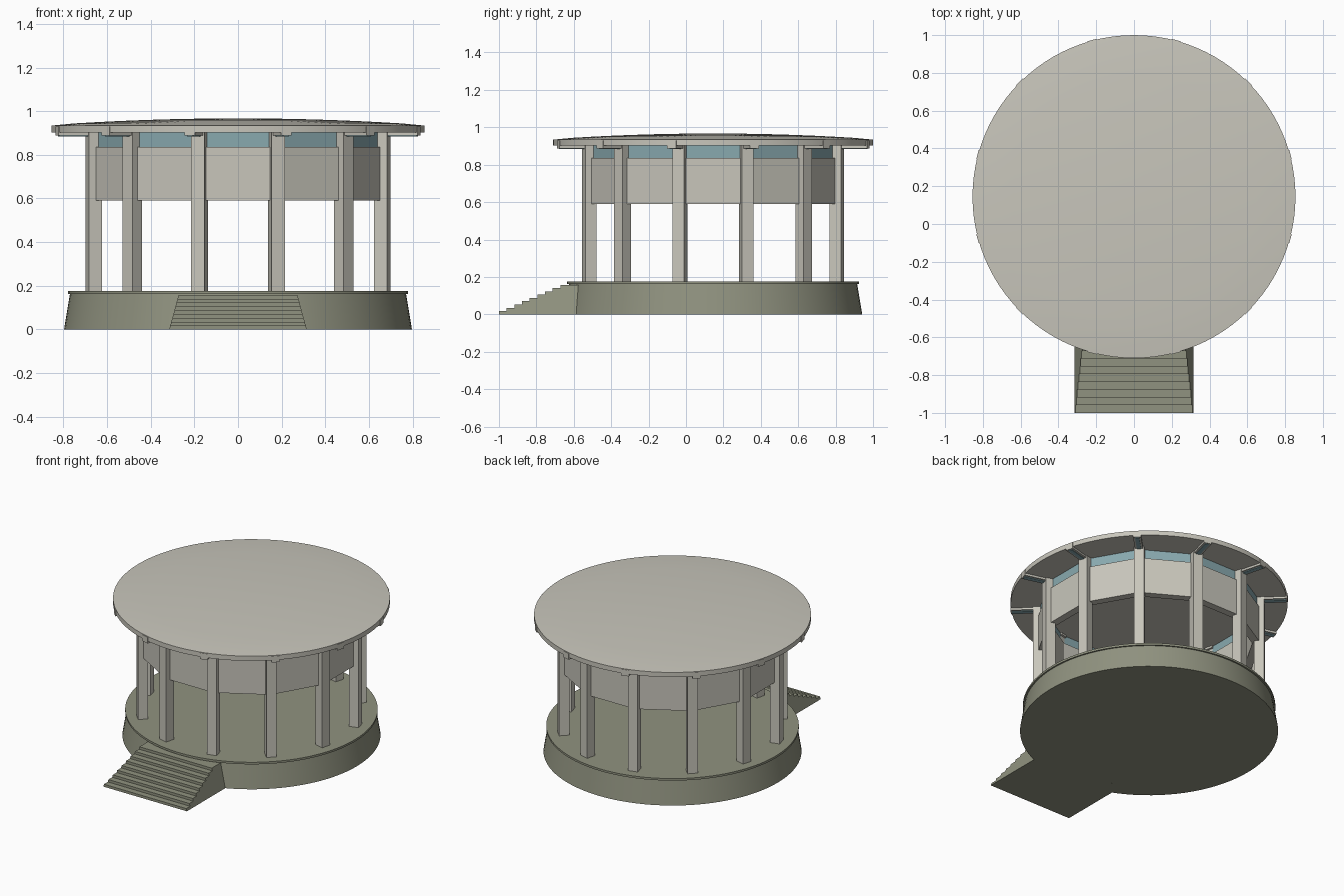
import bpy, bmesh, math
from mathutils import Matrix

if "Cube" in bpy.data.objects:
    bpy.data.objects.remove(bpy.data.objects["Cube"])

CY = 0.145          # centre of the round pavilion along y
SIDES = 12          # columns and wall panels


def material(name, rgb):
    m = bpy.data.materials.new(name)
    m.diffuse_color = (*rgb, 1)
    m.use_nodes = True
    m.node_tree.nodes["Principled BSDF"].inputs["Base Color"].default_value = m.diffuse_color
    return m


CONCRETE = material("pale concrete", (0.58, 0.565, 0.50))
STONE = material("olive stone", (0.28, 0.29, 0.215))
GLASS = material("blue glass", (0.25, 0.40, 0.43))


def finish(name, bm, mat, smooth=False):
    bmesh.ops.recalc_face_normals(bm, faces=bm.faces)
    mesh = bpy.data.meshes.new(name)
    bm.to_mesh(mesh)
    bm.free()
    mesh.materials.append(mat)
    obj = bpy.data.objects.new(name, mesh)
    bpy.context.collection.objects.link(obj)
    if smooth:
        bpy.context.view_layer.objects.active = obj
        obj.select_set(True)
        bpy.ops.object.shade_smooth_by_angle(angle=math.radians(25))
        obj.select_set(False)
    return obj


def lathe(name, profile, mat, n, closed=False, turn=0.0, smooth=False):
    """Revolve (radius, z) points; open profiles are capped at both ends."""
    bm = bmesh.new()
    rings = []
    for r, z in profile:
        angles = [turn + 2 * math.pi * i / n for i in range(n)]
        rings.append([bm.verts.new((r * math.cos(a), CY + r * math.sin(a), z))
                      for a in angles])
    pairs = list(zip(rings, rings[1:]))
    if closed:
        pairs.append((rings[-1], rings[0]))
    else:
        bm.faces.new(rings[0])
        bm.faces.new(rings[-1])
    for a, b in pairs:
        for i in range(n):
            j = (i + 1) % n
            bm.faces.new((a[i], a[j], b[j], b[i]))
    return finish(name, bm, mat, smooth)


def radial_boxes(name, r0, r1, width, z0, z1, mat):
    """One box per side, pointing outward from the centre."""
    bm = bmesh.new()
    for i in range(SIDES):
        a = math.radians(15 + 30 * i)
        m = (Matrix.Translation((0, CY, 0)) @ Matrix.Rotation(a, 4, 'Z')
             @ Matrix.Translation(((r0 + r1) / 2, 0, (z0 + z1) / 2))
             @ Matrix.Diagonal((r1 - r0, width, z1 - z0, 1)))
        bmesh.ops.create_cube(bm, size=1, matrix=m)
    return finish(name, bm, mat)


def polygon_ring(name, apothem, thick, z0, z1, mat):
    k = 1 / math.cos(math.pi / SIDES)
    ro, ri = apothem * k, (apothem - thick) * k
    return lathe(name, [(ro, z0), (ro, z1), (ri, z1), (ri, z0)], mat, SIDES,
                 closed=True, turn=math.radians(15))


# Tapered drum and the thin floor slab with its lip
lathe("base_drum", [(0.797, 0), (0.77, 0.163)], STONE, 96, smooth=True)
lathe("floor_slab", [(0.78, 0.162), (0.78, 0.176)], STONE, 96, smooth=True)

# Entrance stairs, narrowing with height
bm = bmesh.new()
STEPS, RISE, TREAD = 9, 0.0175, 0.041
for i in range(STEPS):
    y0, y1 = -1 + i * TREAD, -0.5
    rows = []
    for z in (i * RISE, (i + 1) * RISE):
        hw = 0.315 - 0.27 * z
        rows.append([bm.verts.new(p) for p in
                     ((-hw, y0, z), (hw, y0, z), (hw, y1, z), (-hw, y1, z))])
    low, high = rows
    bm.faces.new(low)
    bm.faces.new(high)
    for k in range(4):
        j = (k + 1) % 4
        bm.faces.new((low[k], low[j], high[j], high[k]))
finish("stairs", bm, STONE)

# Columns and the beams they carry out to the roof edge
radial_boxes("columns", 0.653, 0.716, 0.064, 0.174, 0.905, CONCRETE)
radial_boxes("roof_beams", 0.64, 0.858, 0.05, 0.888, 0.93, CONCRETE)
radial_boxes("beam_glass_strips", 0.70, 0.85, 0.026, 0.884, 0.89, GLASS)

# Raised wall panels with a band of windows above
polygon_ring("wall_panels", 0.668, 0.05, 0.59, 0.836, CONCRETE)
polygon_ring("window_band", 0.656, 0.02, 0.83, 0.91, GLASS)

# Shallow domed roof
dome = [(0.855, 0.902), (0.855, 0.934)]
for i in range(1, 9):
    r = 0.855 * (1 - i / 8.2)
    dome.append((r, 0.937 + 0.03 * (1 - (r / 0.855) ** 2)))
lathe("roof", dome, CONCRETE, 96, smooth=True)
